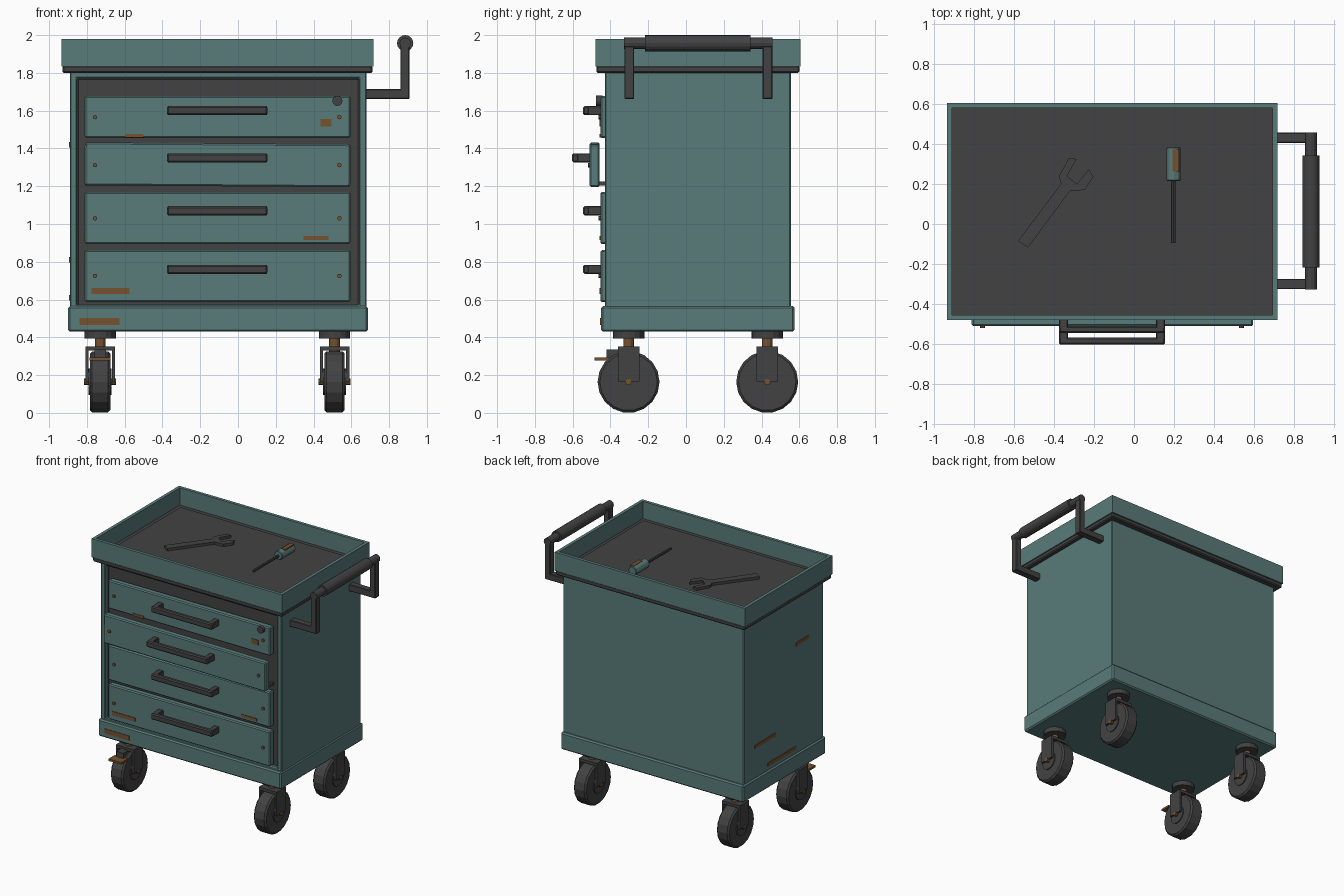
import bpy, bmesh
from math import radians, pi
from mathutils import Matrix, Vector

cube = bpy.data.objects.get("Cube")
if cube:
    bpy.data.objects.remove(cube, do_unlink=True)


def material(name, rgb):
    m = bpy.data.materials.new(name)
    m.use_nodes = True
    m.diffuse_color = (*rgb, 1)
    bsdf = next(n for n in m.node_tree.nodes if n.type == 'BSDF_PRINCIPLED')
    bsdf.inputs["Base Color"].default_value = (*rgb, 1)
    return m


TEAL = material("teal paint", (0.1, 0.2, 0.195))
DARK = material("dark rubber", (0.055, 0.055, 0.055))
RUST = material("rust brown", (0.18, 0.085, 0.03))


def finish(name, bm, mats, loc=(0, 0, 0), bevel=0):
    bmesh.ops.recalc_face_normals(bm, faces=bm.faces)
    me = bpy.data.meshes.new(name)
    bm.to_mesh(me)
    bm.free()
    ob = bpy.data.objects.new(name, me)
    ob.location = loc
    bpy.context.collection.objects.link(ob)
    for m in mats:
        me.materials.append(m)
    if bevel:
        mod = ob.modifiers.new("bevel", 'BEVEL')
        mod.width, mod.segments = bevel, 1
    return ob


def box(name, x, y, z, mat, bevel=0, recess=None):
    """Box from (min, max) ranges; recess = (direction, margin, depth) sinks a dark panel."""
    lo, hi = Vector((x[0], y[0], z[0])), Vector((x[1], y[1], z[1]))
    bm = bmesh.new()
    bmesh.ops.create_cube(bm, size=1)
    bmesh.ops.scale(bm, vec=hi - lo, verts=bm.verts)
    if recess:
        direction, margin, depth = Vector(recess[0]), recess[1], recess[2]
        bm.normal_update()
        face = max(bm.faces, key=lambda f: f.normal.dot(direction))
        bmesh.ops.inset_region(bm, faces=[face], thickness=margin)
        sunk = bmesh.ops.extrude_face_region(bm, geom=[face])['geom']
        bmesh.ops.translate(bm, vec=-depth * direction,
                            verts=[g for g in sunk if isinstance(g, bmesh.types.BMVert)])
        if face.is_valid:
            bmesh.ops.delete(bm, geom=[face], context='FACES_ONLY')
        for g in sunk:
            if isinstance(g, bmesh.types.BMFace):
                g.material_index = 1
    return finish(name, bm, [mat, DARK], (lo + hi) / 2, bevel)


def rod(name, center, radius, length, axis, mat, sides=16, bevel=0):
    bm = bmesh.new()
    bmesh.ops.create_cone(bm, cap_ends=True, segments=sides, radius1=radius,
                          radius2=radius, depth=length)
    turn = {'X': Matrix.Rotation(pi / 2, 3, 'Y'), 'Y': Matrix.Rotation(pi / 2, 3, 'X'),
            'Z': Matrix.Identity(3)}[axis]
    bmesh.ops.rotate(bm, matrix=turn, verts=bm.verts)
    return finish(name, bm, [mat], center, bevel)


def around(c, half):
    return (c - half, c + half)


# Cabinet, skirt and top tray
box("cabinet_body", (-0.89, 0.68), (-0.43, 0.555), (0.53, 1.81), TEAL, 0.006,
    ((0, -1, 0), 0.055, 0.04))
box("base_skirt", (-0.9, 0.687), (-0.45, 0.575), (0.43, 0.565), TEAL, 0.01)
box("tray_lip", (-0.93, 0.713), (-0.475, 0.6), (1.8, 1.838), DARK, 0.008)
box("tray", (-0.935, 0.717), (-0.48, 0.605), (1.835, 1.98), TEAL, 0,
    ((0, 0, 1), 0.035, 0.135))
box("tray_mat", (-0.877, 0.662), (-0.418, 0.541), (1.84, 1.852), DARK)

# Drawers: bottom, top, handle height, screw height, front
drawers = [(1.455, 1.677, 1.6, 1.566, -0.453), (1.2, 1.427, 1.35, 1.312, -0.51),
           (0.894, 1.17, 1.07, 1.03, -0.453), (0.587, 0.862, 0.76, 0.725, -0.453)]
for i, (z0, z1, hz, sz, front) in enumerate(drawers, 1):
    panel = box(f"drawer_{i}", (-0.812, 0.595), (front, front + 0.053), (z0, z1), TEAL, 0.008)
    if i == 2:
        panel.rotation_euler.y = radians(0.4)
        for x in (-0.8, 0.575):
            box("drawer_slide", around(x, 0.01), (-0.47, -0.38), (1.205, 1.225), DARK)
    zr = around(hz, 0.024)
    box(f"drawer_handle_{i}", (-0.376, 0.156), (front - 0.093, front - 0.057), zr, DARK, 0.008)
    for x in (-0.352, 0.132):
        box(f"handle_post_{i}", around(x, 0.022), (front - 0.07, front + 0.005), zr, DARK, 0.004)
    for x in (-0.757, 0.537):
        rod(f"drawer_screw_{i}", (x, front, sz), 0.012, 0.02, 'Y', RUST, 8)
rod("drawer_lock", (0.526, -0.46, 1.652), 0.027, 0.035, 'Y', DARK, 12)

# Rust patches on the front and on the plain side
for x, z, front in [((-0.595, -0.5), (1.457, 1.477), -0.453),
                    ((0.436, 0.495), (1.515, 1.555), -0.453),
                    ((0.347, 0.48), (0.915, 0.937), -0.453),
                    ((-0.775, -0.574), (0.63, 0.66), -0.453),
                    ((-0.84, -0.627), (0.466, 0.503), -0.45)]:
    box("front_rust_patch", x, around(front, 0.004), z, RUST)
for y, z in [((-0.25, -0.09), 1.42), ((0.16, 0.42), 0.81), ((-0.09, 0.26), 0.61)]:
    box("side_rust_patch", around(-0.89, 0.004), y, around(z, 0.014), RUST)

# Push handle
for y in (-0.3, 0.431):
    box("push_handle_arm", (0.67, 0.907), around(y, 0.026), (1.662, 1.714), DARK, 0.004)
    box("push_handle_upright", (0.859, 0.907), around(y, 0.026), (1.662, 1.95), DARK, 0.004)
rod("push_handle_bar", (0.885, 0.065, 1.957), 0.03, 0.784, 'Y', DARK, 12)
rod("push_handle_grip", (0.885, 0.062, 1.957), 0.043, 0.56, 'Y', DARK, 16)

# Casters
for x in (-0.73, 0.511):
    for y in (-0.304, 0.43):
        rod("caster_mount", (x, y, 0.412), 0.083, 0.036, 'Z', DARK, 16)
        rod("caster_stem", (x, y, 0.36), 0.028, 0.09, 'Z', RUST, 12)
        box("fork_crown", around(x, 0.066), around(y, 0.057), (0.33, 0.352), DARK)
        rod("caster_wheel", (x, y, 0.164), 0.164, 0.108, 'X', DARK, 18, 0.012)
        rod("wheel_hub", (x, y, 0.164), 0.07, 0.122, 'X', DARK, 16)
        rod("axle_bolt", (x, y, 0.164), 0.017, 0.168, 'X', RUST, 8)
        for side in (-1, 1):
            box("fork_plate", around(x + side * 0.07, 0.008), around(y, 0.057),
                (0.165, 0.352), DARK)
box("brake_pedal", around(-0.73, 0.055), (-0.485, -0.405), (0.278, 0.294), RUST)
box("brake_link", around(-0.73, 0.03), (-0.42, -0.3), (0.28, 0.335), DARK)

# Wrench lying on the mat
outline = [(-0.58, -0.085), (-0.365, 0.2), (-0.375, 0.24), (-0.325, 0.33), (-0.287, 0.325),
           (-0.335, 0.24), (-0.285, 0.2), (-0.225, 0.275), (-0.203, 0.235),
           (-0.247, 0.17), (-0.32, 0.165), (-0.53, -0.118)]
bm = bmesh.new()
base = bm.faces.new([bm.verts.new((x, y, 1.85)) for x, y in outline])
raised = bmesh.ops.extrude_face_region(bm, geom=[base])['geom']
bmesh.ops.translate(bm, vec=(0, 0, 0.022),
                    verts=[g for g in raised if isinstance(g, bmesh.types.BMVert)])
finish("wrench", bm, [DARK])

# Screwdriver
rod("screwdriver_handle", (0.198, 0.3, 1.885), 0.036, 0.168, 'Y', TEAL, 8, 0.004)
rod("screwdriver_shaft", (0.198, 0.065, 1.88), 0.01, 0.32, 'Y', DARK, 8)
box("screwdriver_rust", (0.193, 0.226), (0.262, 0.372), (1.913, 1.922), RUST)
